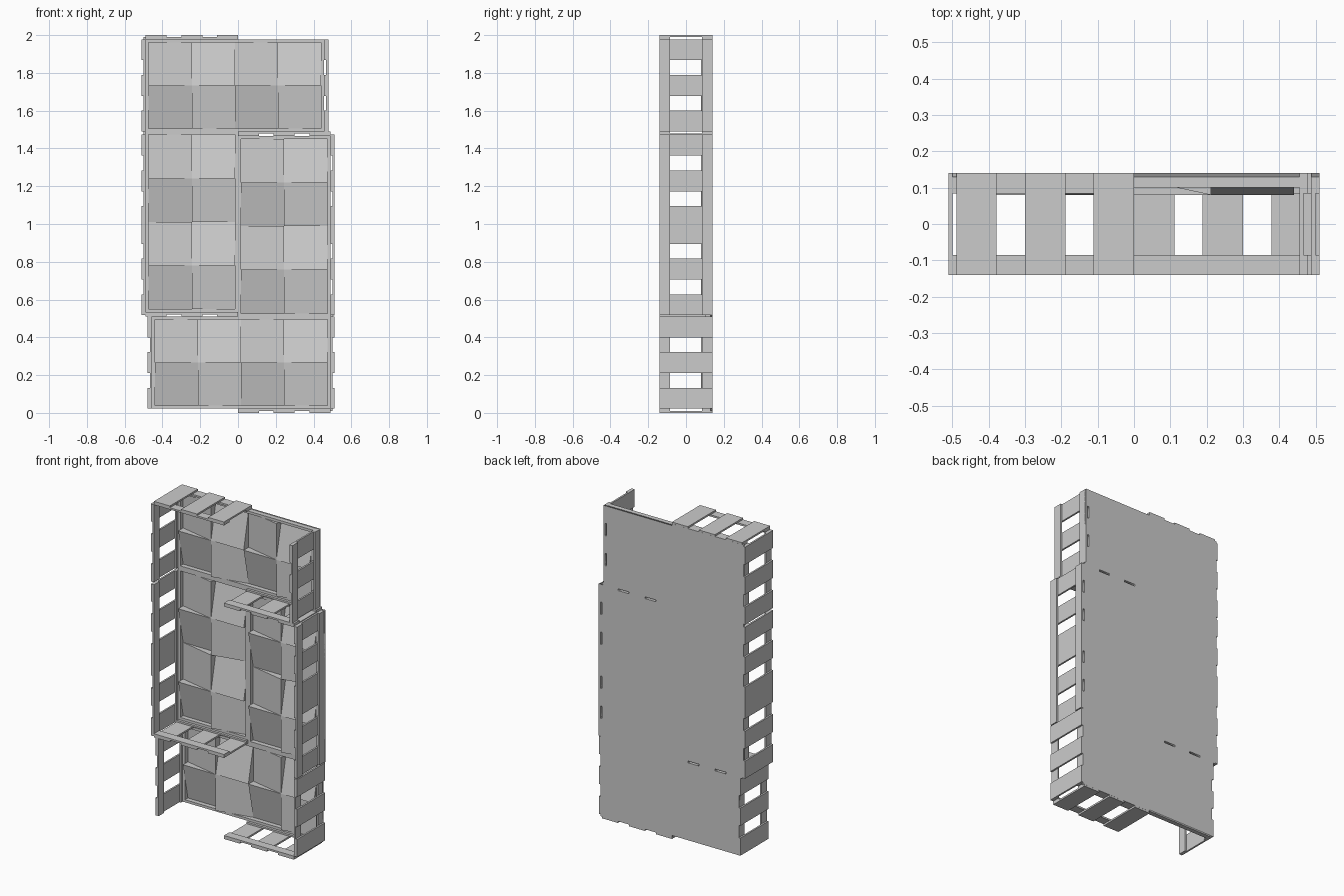
import bpy, bmesh

if "Cube" in bpy.data.objects:
    bpy.data.objects.remove(bpy.data.objects["Cube"])

T = 0.011          # sheet thickness
RUNG, GAP, MID = 0.111, 0.078, 0.2
slots = []         # openings left in the back plate


def add_box(bm, x0, x1, y0, y1, z0, z1):
    v = [bm.verts.new((x, y, z)) for x in (x0, x1) for y in (y0, y1) for z in (z0, z1)]
    for f in ((0, 1, 3, 2), (4, 6, 7, 5), (0, 4, 5, 1), (2, 3, 7, 6), (0, 2, 6, 4), (1, 5, 7, 3)):
        bm.faces.new([v[i] for i in f])


def finish(bm, name):
    bmesh.ops.recalc_face_normals(bm, faces=bm.faces)
    me = bpy.data.meshes.new(name)
    bm.to_mesh(me)
    bm.free()
    ob = bpy.data.objects.new(name, me)
    bpy.context.collection.objects.link(ob)
    return ob


def ladder(name, vertical, pos, start, rung_first, widths, slotted=False):
    """Two-layer ladder: rungs in one layer, two rails in the other.
    pos = low side across the thickness, start = low end along the length."""
    bm = bmesh.new()
    rp, lp = (pos, pos + T) if rung_first else (pos + T, pos)

    def put(a0, a1, p, y0, y1):
        if vertical:
            add_box(bm, p, p + T, y0, y1, a0, a1)
        else:
            add_box(bm, a0, a1, y0, y1, p, p + T)
    a = start
    for i, w in enumerate(widths):
        put(a, a + w, rp, -0.14, 0.14)
        a += w
        if i < len(widths) - 1:
            if slotted:
                s = (rp, rp + T, a, a + GAP) if vertical else (a, a + GAP, rp, rp + T)
                slots.append(s)
            a += GAP
    put(start, a, lp, -0.14, -0.086)
    put(start, a, lp, 0.084, 0.14)
    finish(bm, name)


def diffuser(name, x0, x1, z0, z1, cols, rows, m=0.016):
    # surrounding frame
    bm = bmesh.new()
    ya, yb = 0.1, 0.13
    add_box(bm, x0, x0 + m, ya, yb, z0, z1)
    add_box(bm, x1 - m, x1, ya, yb, z0, z1)
    add_box(bm, x0 + m, x1 - m, ya, yb, z0, z0 + m)
    add_box(bm, x0 + m, x1 - m, ya, yb, z1 - m, z1)
    finish(bm, name + "_frame")
    # pinwheel of sloped tiles: left, up, down, right facing
    bm = bmesh.new()
    lo, hi, base = 0.129, 0.08, 0.132
    w, h = (x1 - x0 - 2 * m) / cols, (z1 - z0 - 2 * m) / rows
    # front depth at corners: bottom-left, bottom-right, top-right, top-left
    tilt = {(0, 0): (lo, hi, hi, lo), (0, 1): (hi, hi, lo, lo),
            (1, 0): (lo, lo, hi, hi), (1, 1): (hi, lo, lo, hi)}
    for r in range(rows):
        for c in range(cols):
            xa, zb = x0 + m + c * w, z1 - m - r * h
            corners = [(xa, zb - h), (xa + w, zb - h), (xa + w, zb), (xa, zb)]
            d = tilt[(r % 2, c % 2)]
            f = [bm.verts.new((x, d[i], z)) for i, (x, z) in enumerate(corners)]
            b = [bm.verts.new((x, base, z)) for x, z in corners]
            bm.faces.new(f)
            bm.faces.new(b[::-1])
            for i in range(4):
                j = (i + 1) % 4
                bm.faces.new((f[i], b[i], b[j], f[j]))
    finish(bm, name + "_tiles")


# Ladders around and between the panels
short = [RUNG] * 3
tall = [RUNG, RUNG, MID, RUNG, RUNG]
ladder("upper_left_side", True, -0.511, 1.489, True, short)
ladder("middle_left_side", True, -0.511, 0.517, True, tall)
ladder("lower_left_side", True, -0.478, 0.022, True, short)
ladder("upper_right_side", True, 0.456, 1.489, True, short, True)
ladder("middle_right_side", True, 0.489, 0.517, True, tall, True)
ladder("lower_right_side", True, 0.489, 0.022, False, short)
ladder("top_shelf", False, 1.978, -0.489, False, short)
ladder("upper_shelf", False, 1.467, 0.0, True, short, True)
ladder("lower_shelf", False, 0.511, -0.489, True, short, True)
ladder("bottom_shelf", False, 0.0, 0.0, True, short)

# Four tiled panels
diffuser("upper_panel", -0.489, 0.456, 1.489, 1.978, 4, 2)
diffuser("left_panel", -0.489, 0.0, 0.533, 1.489, 2, 4)
diffuser("right_panel", 0.0, 0.489, 0.511, 1.467, 2, 4)
diffuser("lower_panel", -0.456, 0.489, 0.022, 0.511, 4, 2)

# Back plate: stepped outline with slots
outline = [(0, T), (0.5, T), (0.5, 0.515), (0.511, 0.515), (0.511, 1.475), (0.478, 1.475),
           (0.478, 1.978), (0, 1.978), (0, 1.989), (-0.5, 1.989), (-0.5, 0.517),
           (-0.467, 0.517), (-0.467, 0.022), (0, 0.022)]
cu = bpy.data.curves.new("back_plate", 'CURVE')
cu.dimensions = '2D'
cu.fill_mode = 'BOTH'
cu.extrude = 0.0055
for pts in [outline] + [[(a, c), (b, c), (b, d), (a, d)] for a, b, c, d in slots]:
    sp = cu.splines.new('POLY')
    sp.points.add(len(pts) - 1)
    for p, (x, z) in zip(sp.points, pts):
        p.co = (x, z, 0, 1)
    sp.use_cyclic_u = True
plate = bpy.data.objects.new("back_plate", cu)
bpy.context.collection.objects.link(plate)
plate.rotation_euler = (1.5707963, 0, 0)
plate.location = (0, 0.135, 0)
bpy.context.view_layer.objects.active = plate
plate.select_set(True)
bpy.ops.object.convert(target='MESH')
